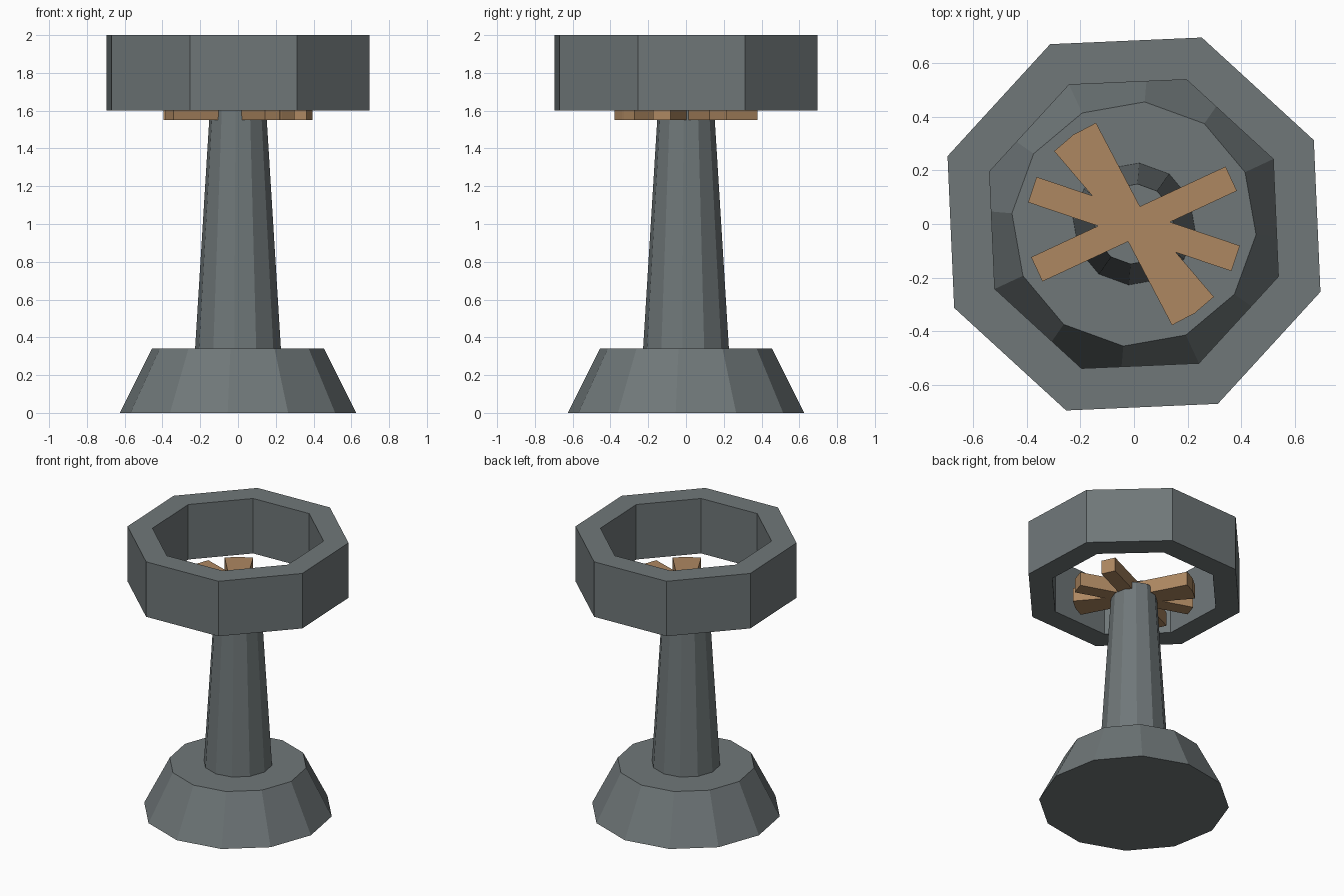
import bpy, bmesh
from math import cos, sin, radians

if "Cube" in bpy.data.objects:
    bpy.data.objects.remove(bpy.data.objects["Cube"])

TWIST = radians(25)


def make_material(name, color):
    mat = bpy.data.materials.new(name)
    mat.diffuse_color = (*color, 1)
    mat.use_nodes = True
    mat.node_tree.nodes["Principled BSDF"].inputs["Base Color"].default_value = mat.diffuse_color
    return mat


stone = make_material("stone", (0.16, 0.185, 0.19))
wood = make_material("wood", (0.42, 0.245, 0.12))


def finish(name, bm, material):
    bmesh.ops.recalc_face_normals(bm, faces=bm.faces)
    mesh = bpy.data.meshes.new(name)
    bm.to_mesh(mesh)
    bm.free()
    mesh.materials.append(material)
    ob = bpy.data.objects.new(name, mesh)
    bpy.context.collection.objects.link(ob)
    return ob


def lathe(name, profile, sides, closed=False):
    """Faceted solid of revolution from (radius, z) points."""
    bm = bmesh.new()
    rings = []
    for r, z in profile:
        angles = [TWIST + radians(360 * i / sides) for i in range(sides)]
        rings.append([bm.verts.new((r * cos(a), r * sin(a), z)) for a in angles])
    pairs = list(zip(rings, rings[1:]))
    if closed:
        pairs.append((rings[-1], rings[0]))
    else:
        bm.faces.new(rings[0])
        bm.faces.new(rings[-1])
    for lo, hi in pairs:
        for i in range(sides):
            j = (i + 1) % sides
            bm.faces.new((lo[i], lo[j], hi[j], hi[i]))
    return finish(name, bm, stone)


# Sloped foot and tapering stem
lathe("base", [(0.628, 0), (0.457, 0.34)], 12)
lathe("column", [(0.228, 0.34), (0.15, 1.6)], 12)

# Octagonal open rim
lathe("rim", [(0.74, 1.6), (0.74, 2.0), (0.573, 2.0), (0.573, 1.6)], 8, closed=True)

# Crossed wooden logs resting on the column
for n, angle in enumerate((25, 117.7, 130.5, 161.3)):
    bm = bmesh.new()
    bmesh.ops.create_cube(bm, size=1)
    bmesh.ops.scale(bm, vec=(0.8, 0.1, 0.1), verts=bm.verts)
    log = finish(f"log_{n + 1}", bm, wood)
    log.location.z = 1.6
    log.rotation_euler.z = radians(angle)
